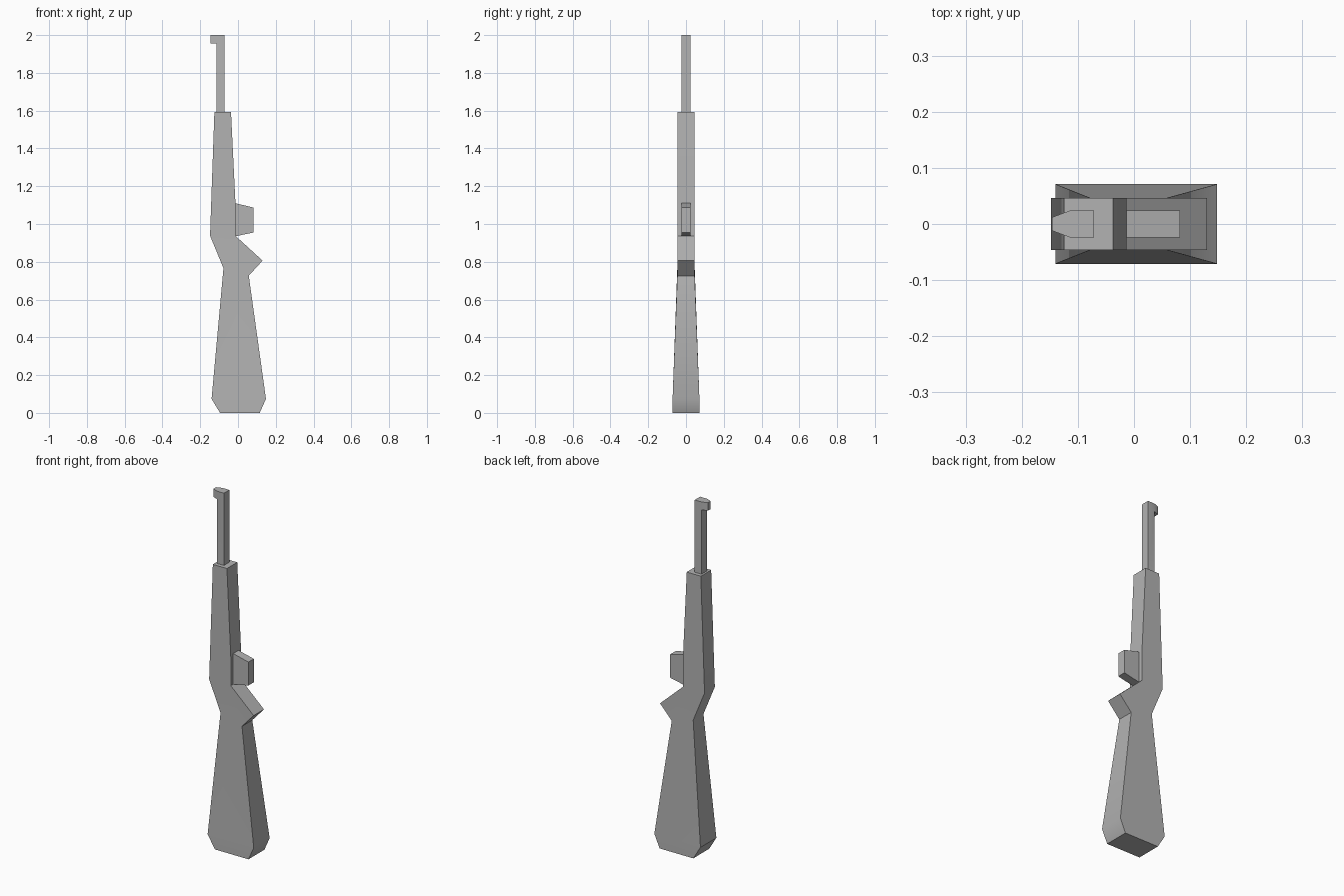
import bpy
import bmesh
import math

cube = bpy.data.objects.get("Cube")
if cube:
    bpy.data.objects.remove(cube, do_unlink=True)

grey = bpy.data.materials.new("plain grey")
grey.use_nodes = True
colour = (0.45, 0.45, 0.45, 1)
grey.diffuse_color = colour
grey.node_tree.nodes["Principled BSDF"].inputs["Base Color"].default_value = colour


def slab(name, outline, panels=None):
    """Mirror an (x, z, half width) outline across y and close it.
    panels lists the outline corners of each side face."""
    bm = bmesh.new()
    front = [bm.verts.new((x, -w, z)) for x, z, w in outline]
    back = [bm.verts.new((x, w, z)) for x, z, w in outline]
    n = len(outline)
    for i in range(n):
        j = (i + 1) % n
        bm.faces.new((front[i], front[j], back[j], back[i]))
    for panel in panels or [range(n)]:
        bm.faces.new([front[i] for i in panel])
        bm.faces.new([back[i] for i in panel])
    bmesh.ops.recalc_face_normals(bm, faces=bm.faces[:])
    mesh = bpy.data.meshes.new(name)
    bm.to_mesh(mesh)
    bm.free()
    mesh.materials.append(grey)
    obj = bpy.data.objects.new(name, mesh)
    bpy.context.collection.objects.link(obj)
    bpy.ops.object.select_all(action='DESELECT')
    obj.select_set(True)
    bpy.context.view_layer.objects.active = obj
    bpy.ops.object.shade_smooth_by_angle(angle=math.radians(35))
    return obj


# Stock: fore-end, grip spur, and butt that widens towards the ground
THIN, WIDE = 0.046, 0.071
slab("stock", [
    (-0.125, 1.592, THIN), (-0.037, 1.592, THIN), (-0.013, 1.10, THIN),
    (-0.013, 0.937, THIN), (0.13, 0.806, THIN), (0.057, 0.726, THIN),
    (0.148, 0.074, WIDE), (0.115, 0, WIDE), (-0.095, 0, WIDE),
    (-0.14, 0.074, WIDE), (-0.077, 0.766, THIN), (-0.148, 0.938, THIN),
], panels=[(0, 1, 2, 3, 4, 5, 10, 11), (5, 6, 9, 10), (6, 7, 8, 9)])

# Barrel with a tapered front sight hooked over its tip
BORE, BLADE = 0.024, 0.012
slab("barrel", [
    (-0.114, 1.592, BORE), (-0.071, 1.592, BORE), (-0.071, 2, BORE),
    (-0.114, 2, BORE), (-0.146, 2, BLADE), (-0.146, 1.955, BLADE),
    (-0.114, 1.955, BORE),
], panels=[(0, 1, 2, 3, 6), (3, 4, 5, 6)])

# Magazine
slab("magazine", [
    (-0.014, 0.935, BORE), (0.082, 0.955, BORE),
    (0.082, 1.087, BORE), (-0.014, 1.11, BORE),
])
